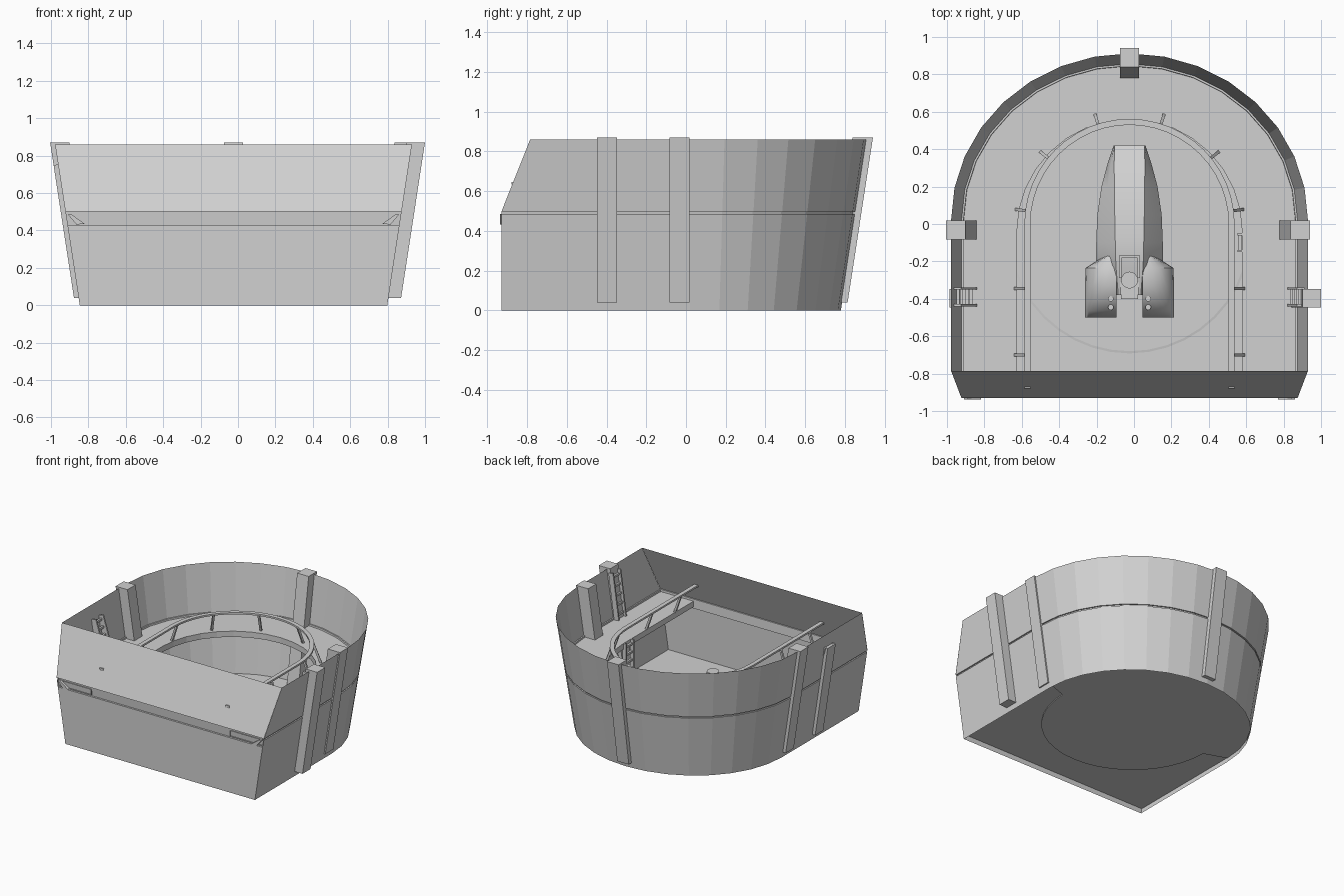
import bpy, bmesh, math
from mathutils import Vector

if "Cube" in bpy.data.objects:
    bpy.data.objects.remove(bpy.data.objects["Cube"])

CX, CY = -0.024, -0.042          # plan centre of the round end
mat = bpy.data.materials.new("light_grey")
mat.diffuse_color = (0.64, 0.64, 0.64, 1)
mat.use_nodes = True
mat.node_tree.nodes["Principled BSDF"].inputs["Base Color"].default_value = mat.diffuse_color


def make(name, verts, faces, smooth=False):
    me = bpy.data.meshes.new(name)
    me.from_pydata([tuple(v) for v in verts], [], faces)
    bm = bmesh.new()
    bm.from_mesh(me)
    bmesh.ops.recalc_face_normals(bm, faces=bm.faces)
    bm.to_mesh(me)
    bm.free()
    me.materials.append(mat)
    ob = bpy.data.objects.new(name, me)
    bpy.context.collection.objects.link(ob)
    if smooth:
        bpy.ops.object.select_all(action='DESELECT')
        ob.select_set(True)
        bpy.context.view_layer.objects.active = ob
        bpy.ops.object.shade_smooth_by_angle(angle=math.radians(40))
    return ob


def loft(name, rings, closed=True, caps=True, smooth=False):
    n = len(rings[0])
    verts = [p for r in rings for p in r]
    faces = []
    for k in range(len(rings) - 1):
        for i in range(n if closed else n - 1):
            j = (i + 1) % n
            faces.append((k*n + i, k*n + j, (k+1)*n + j, (k+1)*n + i))
    if caps:
        faces += [tuple(range(n))[::-1], tuple(range((len(rings)-1)*n, len(rings)*n))]
    return make(name, verts, faces, smooth)


def bar(name, a, b, w, h, side):
    """Box beam from a to b, width w along side, depth h across."""
    a, b, s = Vector(a), Vector(b), Vector(side).normalized()
    t = (b - a).cross(s).normalized()
    ring = lambda p: [p + s*w/2*i + t*h/2*j for i, j in ((1, 1), (-1, 1), (-1, -1), (1, -1))]
    return loft(name, [ring(a), ring(b)])


def rad(z):
    return 0.822 + 0.1535 * z


def horseshoe(r, z, yf, cy=CY, ry=None, n=16):
    """Open D outline: right front corner, round back, left front corner."""
    ry = ry or r
    arc = [(CX + r*math.cos(math.pi*i/n), cy + ry*math.sin(math.pi*i/n), z) for i in range(n + 1)]
    return [(CX + r, yf, z)] + arc + [(CX - r, yf, z)]


def wall_line(r, z, yf):
    return horseshoe(r, z, yf, 0.02, r - 0.062)


def front_y(z):
    return -0.93 + max(0, z - 0.5) * 0.145 / 0.36


# Outer shell with groove around the middle
profile = [(0, 0), (0.484, 0), (0.484, 0.01), (0.496, 0.01), (0.496, 0), (0.86, 0)]
loft("outer_wall", [wall_line(rad(z) - d, z, front_y(z)) for z, d in profile], closed=False, caps=False)


# Front panels: lower wall, recessed slot, sloped upper wall
def front(name, stations):
    loft(name, [[(CX - rad(z), y, z), (CX + rad(z), y, z)] for y, z in stations], closed=False, caps=False)


front("lower_front_wall", [(-0.93, 0), (-0.93, 0.43)])
front("front_slot", [(-0.93, 0.43), (-0.915, 0.43), (-0.92, 0.5), (-0.93, 0.5)])
front("upper_front_wall", [(-0.93, 0.5), (-0.785, 0.86)])
for s in (-1, 1):
    pts = [(0.885, 0.485), (0.865, 0.485), (0.795, 0.435), (0.84, 0.432)]
    loft("slot_corner_gusset", [[(CX + s*x, y, z) for x, z in pts] for y in (-0.937, -0.915)])

# Bottom plate, and a shallow step: round towards the front, full width at the back
b = wall_line(rad(0.04), 0.04, -0.93)
make("bottom_plate", b, [tuple(range(len(b)))])


def step_outline(r, z):
    circle = [(CX + r*math.cos(math.pi*(1 + i/20)), CY + r*math.sin(math.pi*(1 + i/20)), z) for i in range(21)]
    return circle + wall_line(rad(0.04) - 0.004, z, 0)[1:-1]


loft("floor_step", [step_outline(0.65, 0.033), step_outline(0.65, 0.044), step_outline(0.638, 0.046)])

# Deck slab with a large opening over the hold
FZ, PIT = 0.484, 0.602
loft("deck", [wall_line(rad(FZ) - 0.002, FZ, -0.925), horseshoe(PIT, FZ, -0.925),
              horseshoe(PIT, FZ - 0.045, -0.925), wall_line(rad(FZ - 0.045) - 0.002, FZ - 0.045, -0.925)],
     closed=False, caps=False)

# Guard rail leaning inward over the opening
RZ, RO, RI, RC = 0.64, 0.562, 0.53, 0.0
loft("guard_rail", [horseshoe(r, z, -0.88, RC, n=24) for r, z in
                    ((RO, RZ - .007), (RO, RZ + .007), (RI, RZ + .007), (RI, RZ - .007), (RO, RZ - .007))],
     closed=False, caps=False)


def strut(x, y, nx, ny):
    bar("rail_strut", (x + nx*0.612, y + ny*0.612, FZ - 0.01), (x + nx*0.553, y + ny*0.553, RZ),
        0.016, 0.016, (-ny, nx, 0))


for deg in (7.3, 39, 72.5, 107.5, 141, 172.7):
    a = math.radians(deg)
    strut(CX, RC, math.cos(a), math.sin(a))
for s in (-1, 1):
    for y in (-0.345, -0.70):
        strut(CX, y, s, 0)


# Leaning pillars: outward direction, shift along the wall, reach outside and inside
def pillar(name, direction, along, out, inn, z0, z1, w=0.1):
    d = Vector(direction)
    t = Vector((-d.y, d.x, 0))
    base = Vector((CX, CY, 0))
    rings = []
    for z in (z0, z1):
        r = rad(z)
        c = base + t * along + Vector((0, 0, z))
        rings.append([c + d*(r + out) + t*w/2, c + d*(r + out) - t*w/2,
                      c + d*(r - inn) - t*w/2, c + d*(r - inn) + t*w/2])
    loft(name, rings)


pillar("right_pillar", (1, 0, 0), 0.01, 0.01, 0.095, 0.04, 0.87)
pillar("right_front_pillar", (1, 0, 0), -0.355, 0.068, 0.03, 0.04, 0.87)
pillar("left_pillar", (-1, 0, 0), -0.01, 0.025, 0.078, 0.04, 0.87)
pillar("left_front_rib", (-1, 0, 0), 0.355, 0.025, 0.0, 0.04, 0.75)
pillar("back_pillar", (0, 1, 0), 0.0, 0.028, 0.075, 0.04, 0.87)


# Ladders on the inner walls and in the hold
def ladder(name, y, foot, top, z0, z1, n, depth=0.03):
    for dy in (-0.045, 0.045):
        bar(name + "_side", (foot, y + dy, z0), (top, y + dy, z1), 0.012, depth, (0, 1, 0))
    for i in range(n):
        f = (i + 0.5) / n
        x, z = foot + (top - foot)*f, z0 + (z1 - z0)*f
        bar(name + "_rung", (x, y - 0.045, z), (x, y + 0.045, z), 0.016, 0.016, (0, 0, 1))


ladder("right_ladder", -0.39, CX + 0.865, CX + 0.915, FZ, 0.84, 5, 0.04)
ladder("left_ladder", -0.39, CX - 0.84, CX - 0.925, FZ, 0.76, 5, 0.05)
ladder("hold_ladder", -0.1, CX + 0.592, CX + 0.592, 0.05, FZ, 7)

# Shuttle hull: flat top facet, bulging sides, cross-sections along y
hull = [(0.42, 0.085, 0.08, 0.13, 0.06), (0.32, 0.118, 0.082, 0.19, 0.055), (0.2, 0.15, 0.081, 0.235, 0.05),
        (0.05, 0.172, 0.079, 0.27, 0.05), (-0.1, 0.178, 0.076, 0.285, 0.05), (-0.22, 0.178, 0.073, 0.285, 0.05),
        (-0.38, 0.1, 0.06, 0.24, 0.06)]
rings = []
for y, w, t, zt, zb in hull:
    h = zt - zb
    half = [(t, zt), (t + (w - t)*0.5, zb + h*0.7), (w, zb + h*0.35), (t + (w - t)*0.7, zb + h*0.1), (t, zb)]
    rings.append([(CX + x, y, z) for x, z in half] + [(CX - x, y, z) for x, z in half[::-1]])
loft("shuttle_hull", rings, smooth=True)

# Engine pods: rounded shoulders, curving down to the rear, with vents on top
for s in (-1, 1):
    rings = []
    for y, xo, zt in ((-0.155, 0.11, 0.24), (-0.235, 0.235, 0.265), (-0.33, 0.238, 0.265),
                      (-0.41, 0.238, 0.235), (-0.465, 0.238, 0.185), (-0.5, 0.238, 0.12)):
        zs = 0.05 + (zt - 0.05)*0.4
        arc = [(0.09 + (xo - 0.09)*math.sin(a), zs + (zt - zs)*math.cos(a))
               for a in [math.pi/2*i/6 for i in range(7)]]
        sec = [(0.07, 0.05), (0.07, zt)] + arc + [(xo, 0.05)]
        rings.append([(CX + s*x, y, z) for x, z in sec])
    loft("engine_pod", rings, smooth=True)
    for y, z1 in ((-0.4, 0.25), (-0.445, 0.22)):
        loft("pod_vent", [[(CX + s*0.1 + 0.015*math.cos(i*math.pi/6), y + 0.015*math.sin(i*math.pi/6), z)
                           for i in range(12)] for z in (0.18, z1)])
    bar("hatch_frame_side", (CX + s*0.05, -0.17, 0.285), (CX + s*0.05, -0.29, 0.285), 0.012, 0.02, (1, 0, 0))
bar("hatch_frame_front", (CX - 0.056, -0.175, 0.285), (CX + 0.056, -0.175, 0.285), 0.012, 0.02, (0, 1, 0))

# Round turret behind the hull
loft("turret", [[(CX + r*math.cos(i*math.pi/8), -0.3 + r*math.sin(i*math.pi/8), z) for i in range(16)]
                for r, z in ((0.045, 0.22), (0.045, 0.335))], smooth=True)
loft("turret_base", [[(CX + x, y, z) for x, y in ((-0.055, -0.27), (0.055, -0.27), (0.045, -0.4), (-0.045, -0.4))]
                     for z in (0.1, 0.26)])
